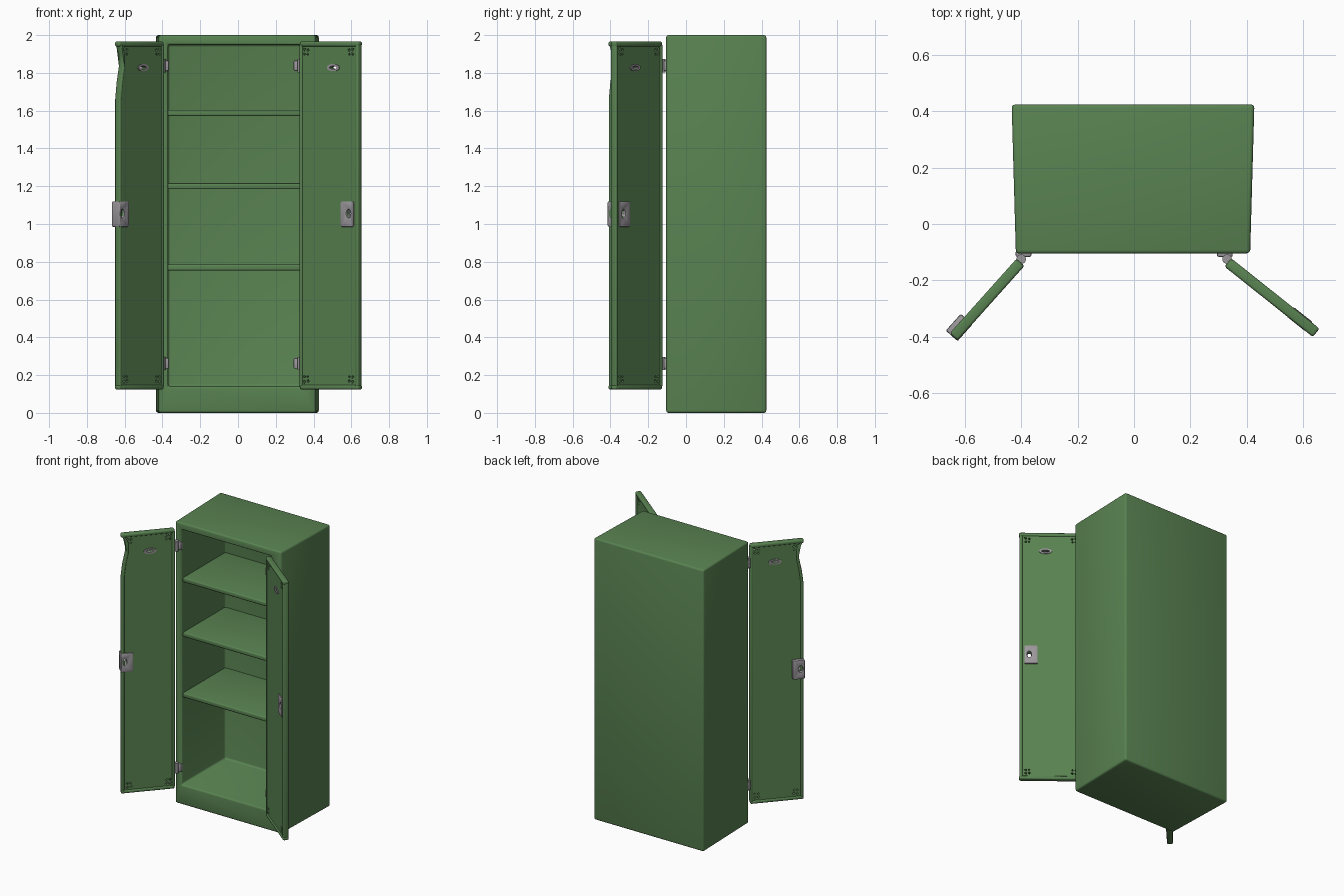
import bpy, bmesh, math
from mathutils import Matrix, Vector

if "Cube" in bpy.data.objects:
    bpy.data.objects.remove(bpy.data.objects["Cube"])


def material(name, col):
    m = bpy.data.materials.new(name)
    m.diffuse_color = (*col, 1)
    m.use_nodes = True
    m.node_tree.nodes["Principled BSDF"].inputs["Base Color"].default_value = m.diffuse_color
    return m


GREEN = material("cabinet green", (0.100, 0.225, 0.083))
GREY = material("metal grey", (0.33, 0.31, 0.33))


def make(name, bm, mat, world=Matrix()):
    bmesh.ops.recalc_face_normals(bm, faces=bm.faces)
    me = bpy.data.meshes.new(name)
    bm.to_mesh(me)
    bm.free()
    ob = bpy.data.objects.new(name, me)
    bpy.context.collection.objects.link(ob)
    ob.matrix_world = world
    me.materials.append(mat)
    return ob


def prism(bm, pts, y0, y1):
    """Extrude an x-z outline along y."""
    a = [bm.verts.new((x, y0, z)) for x, z in pts]
    b = [bm.verts.new((x, y1, z)) for x, z in pts]
    bm.faces.new(a)
    bm.faces.new(b[::-1])
    n = len(pts)
    for i in range(n):
        bm.faces.new((a[i], b[i], b[(i + 1) % n], a[(i + 1) % n]))


def oval(cx, cz, rx, rz, n=20, rot=0.0):
    return [(cx + rx * math.cos(rot + 2 * math.pi * i / n),
             cz + rz * math.sin(rot + 2 * math.pi * i / n)) for i in range(n)]


def rect(x0, x1, z0, z1):
    return [(x0, z0), (x1, z0), (x1, z1), (x0, z1)]


def slab(name, pts, y0, y1, mat, world=Matrix()):
    bm = bmesh.new()
    prism(bm, pts, y0, y1)
    return make(name, bm, mat, world)


def finish(ob, bevel=0.0, cutter=None, segments=3):
    """Cut, round the edges and shade smooth."""
    bpy.ops.object.select_all(action='DESELECT')
    bpy.context.view_layer.objects.active = ob
    ob.select_set(True)
    if cutter:
        m = ob.modifiers.new("cut", 'BOOLEAN')
        m.operation, m.solver, m.object = 'DIFFERENCE', 'EXACT', cutter
        bpy.ops.object.modifier_apply(modifier=m.name)
    if bevel:
        m = ob.modifiers.new("round", 'BEVEL')
        m.width, m.segments, m.limit_method = bevel, segments, 'ANGLE'
        bpy.ops.object.modifier_apply(modifier=m.name)
    bpy.ops.object.shade_smooth_by_angle(angle=math.radians(40))


def remove(ob):
    bpy.data.objects.remove(ob, do_unlink=True)


# Cabinet body: slightly tapered towards the front, hollowed from the front
bm = bmesh.new()
prism(bm, rect(-0.435, 0.428, 0, 2), -0.105, 0.425)
for v in bm.verts:
    if v.co.y < 0:
        v.co.x += 0.015 if v.co.x < 0 else -0.015
body = make("cabinet_body", bm, GREEN)
hollow = slab("hollow_cutter", rect(-0.37, 0.33, 0.14, 1.95), -0.3, 0.385, GREEN)
hollow.hide_render = True
finish(body, 0.013, hollow)
remove(hollow)

# Shelves
for i, z in enumerate((0.77, 1.2, 1.588)):
    finish(slab(f"shelf_{i + 1}", rect(-0.375, 0.335, z - 0.016, z + 0.016),
                -0.088, 0.39, GREEN), 0.008)


def door(side, hinge, tip, out, pinch, handle_u, oval_u):
    """Open door in local x (width), y (thickness), z; out is the outer side."""
    h, t = Vector((*hinge, 0)), Vector((*tip, 0))
    L = (t - h).length
    world = Matrix.Translation(h) @ Matrix.Rotation(
        math.atan2(t.y - h.y, t.x - h.x), 4, 'Z')

    # Holes: pierced corners, oval slot and lock hole
    bm = bmesh.new()
    for u0, du in ((0.028, 1), (L - 0.036, -1)):
        for z0, dz in ((1.925, -1), (0.165, 1)):
            for j, (a, b, r) in enumerate(((0, 0, .011), (.024, .004, .009),
                                           (0, .026, .010), (.022, .027, .007))):
                prism(bm, oval(u0 + a * du, z0 + b * dz, r, r, 3 + j % 2, j * 0.9 + 0.4),
                      -0.1, 0.1)
    prism(bm, oval(oval_u, 1.828, 0.026, 0.008), -0.1, 0.1)
    prism(bm, oval(handle_u + 0.012, 1.055, 0.014, 0.022), -0.1, 0.1)
    holes = make("door_hole_cutter", bm, GREEN, world)
    holes.hide_render = True
    bpy.context.view_layer.update()

    # Panel with a slightly pinched upper edge
    panel = slab(f"{side}_door_panel",
                 [(0, 0.13), (L, 0.13), (L, 0.165), (L - 0.008, 0.2), (L, 0.3),
                  (L, 1.66), (L - pinch * 0.4, 1.75), (L - pinch, 1.83),
                  (L - pinch, 1.9), (L, 1.95), (L, 1.96), (0, 1.96)],
                 -0.013, 0.013, GREEN, world)
    finish(panel, 0.0, holes)
    # Rolled rims around the panel
    for nm, r in (("top_rim", rect(-0.003, L + 0.006, 1.94, 1.966)),
                  ("bottom_rim", rect(-0.003, L + 0.006, 0.124, 0.148)),
                  ("hinge_rim", rect(-0.006, 0.014, 0.135, 1.955)),
                  ("free_rim", rect(L - 0.016 - pinch, L + 0.004 - pinch, 0.135, 1.955))):
        rim = slab(f"{side}_door_{nm}", r, -0.019, 0.019, GREEN, world)
        if nm == "free_rim" and pinch:
            bm = bmesh.new()
            zs = [(0.135, 0), (1.66, 0), (1.75, pinch * .4), (1.83, pinch),
                  (1.9, pinch), (1.955, 0)]
            prism(bm, [(L + 0.004 - p, z) for z, p in zs]
                  + [(L - 0.016 - p, z) for z, p in zs[::-1]], -0.019, 0.019)
            bm.to_mesh(rim.data)
            bm.free()
        finish(rim, 0.009)

    # Oval grille ring and lock plate on both faces
    ring = slab(f"{side}_door_oval_ring", oval(oval_u, 1.828, 0.042, 0.019),
                -0.018, 0.018, GREY, world)
    finish(ring, 0.0, holes)
    y_in, y_out = -0.02 * out, (0.036 if pinch else 0.022) * out
    plate = slab(f"{side}_door_handle_plate",
                 rect(handle_u - 0.042, min(handle_u + 0.044, L + 0.008), 0.985, 1.12),
                 min(y_in, y_out), max(y_in, y_out), GREY, world)
    finish(plate, 0.006, holes, 2)
    remove(holes)


door("left", (-0.407, -0.14), (-0.637, -0.397), -1, 0.028, 0.315, 0.16)
door("right", (0.338, -0.14), (0.643, -0.383), 1, 0.0, 0.318, 0.225)

# Hinges: leaf on the frame plus a pin against the door
for side, x, s in (("left", -0.405, 1), ("right", 0.335, -1)):
    for level, z in (("upper", 1.838), ("lower", 0.262)):
        leaf = slab(f"{side}_{level}_hinge_leaf",
                    rect(x - 0.028 + 0.012 * s, x + 0.028 + 0.012 * s, z - 0.028, z + 0.028),
                    -0.117, -0.095, GREY)
        finish(leaf, 0.006, None, 2)
        bm = bmesh.new()
        bmesh.ops.create_cone(bm, cap_ends=True, segments=16, radius1=0.017,
                              radius2=0.017, depth=0.07,
                              matrix=Matrix.Translation((x + 0.004 * s, -0.125, z)))
        finish(make(f"{side}_{level}_hinge_pin", bm, GREY))
